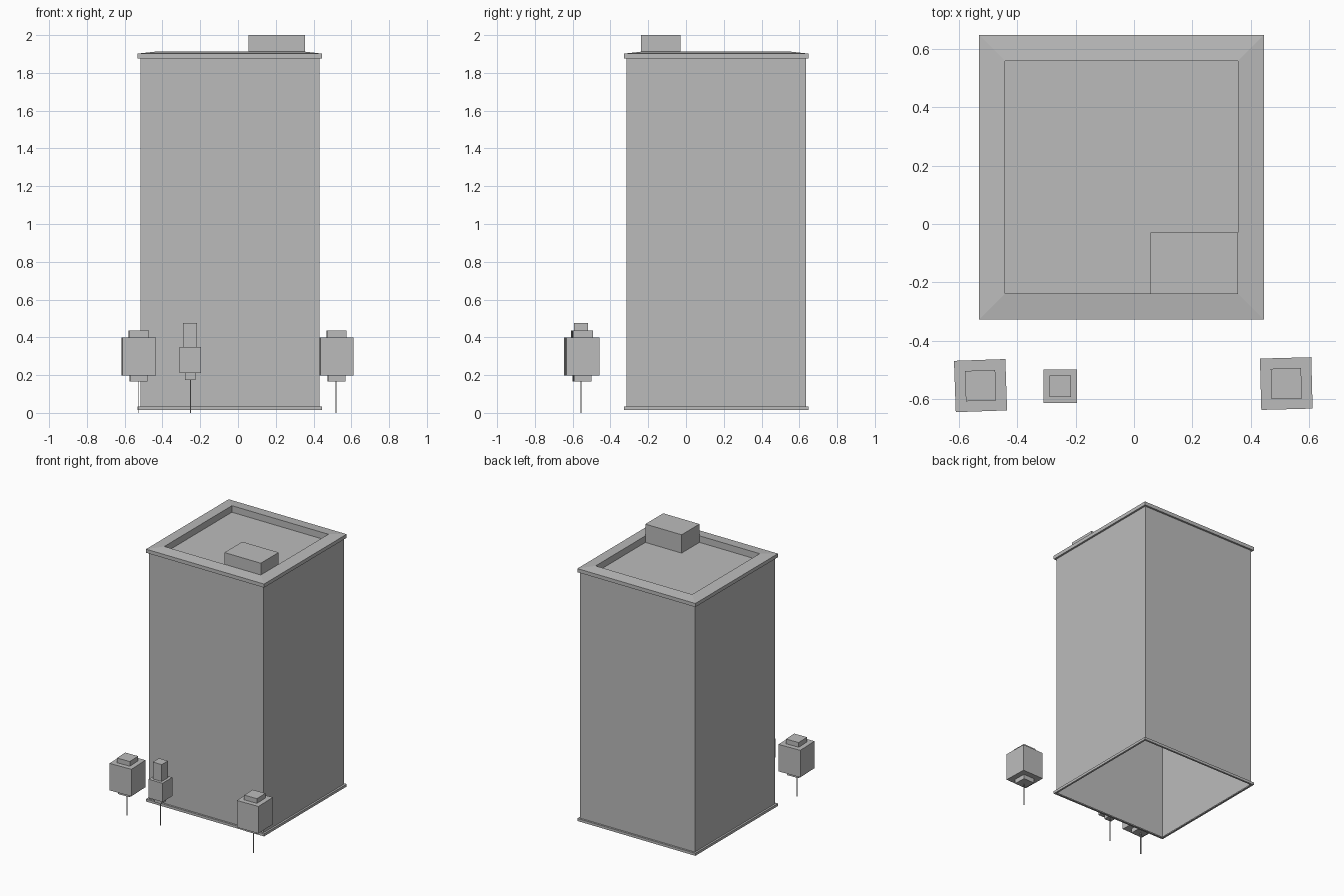
import bpy
import bmesh
from math import radians
from mathutils import Matrix

if "Cube" in bpy.data.objects:
    bpy.data.objects.remove(bpy.data.objects["Cube"], do_unlink=True)

grey = bpy.data.materials.new("plain grey")
grey.use_nodes = True
tone = (0.5, 0.5, 0.5, 1)
grey.diffuse_color = tone
grey.node_tree.nodes["Principled BSDF"].inputs["Base Color"].default_value = tone

CX, CY = -0.043, 0.16  # tower centre


def finish(name, bm, normals=True):
    if normals:
        bmesh.ops.recalc_face_normals(bm, faces=bm.faces)
    mesh = bpy.data.meshes.new(name)
    bm.to_mesh(mesh)
    bm.free()
    mesh.materials.append(grey)
    obj = bpy.data.objects.new(name, mesh)
    bpy.context.collection.objects.link(obj)
    return obj


def box(name, center, size, turn=0):
    bm = bmesh.new()
    matrix = (Matrix.Translation(center) @ Matrix.Rotation(radians(turn), 4, 'Z')
              @ Matrix.Diagonal((*size, 1)))
    bmesh.ops.create_cube(bm, size=1, matrix=matrix)
    return finish(name, bm)


def square_sweep(name, profile, cap=False):
    """Sweep (half width, z) points around the tower as square loops."""
    bm = bmesh.new()
    loops = []
    for h, z in profile:
        loops.append([bm.verts.new((CX + sx * h, CY + sy * h, z))
                      for sx, sy in ((-1, -1), (1, -1), (1, 1), (-1, 1))])
    for a, b in zip(loops, loops[1:]):
        for i in range(4):
            j = (i + 1) % 4
            bm.faces.new((a[i], a[j], b[j], b[i]))
    if cap:
        bm.faces.new(loops[-1])
    return finish(name, bm, normals=False)


# Tower: hollow walls, base trim, and parapet dropping to the sunken roof
WALL, TRIM, ROOF = 0.474, 0.488, 0.399
square_sweep("tower_walls", [(WALL, 0.02), (WALL, 1.88)])
square_sweep("base_trim", [(WALL, 0.015), (TRIM, 0.015), (TRIM, 0.034), (WALL, 0.034)])
square_sweep("parapet_and_roof", [(WALL, 1.875), (TRIM, 1.875), (TRIM, 1.902),
                                  (ROOF, 1.912), (ROOF, 1.863)], cap=True)
box("roof_hut", (0.206, -0.134, 1.931), (0.3, 0.211, 0.138))


def tree(name, x, y, turn, trunk_x, tiers):
    """Stacked block tree; each tier is (part, width, bottom, top)."""
    for part, width, low, high in tiers:
        box(f"{name}_{part}", (x, y, (low + high) / 2), (width, width, high - low), turn)
    top = tiers[1][2]
    box(f"{name}_trunk", (trunk_x, -0.557, top / 2), (0.005, 0.005, top))


big = [("crown", 0.176, 0.198, 0.4), ("lower_leaves", 0.093, 0.165, 0.198),
       ("upper_leaves", 0.104, 0.4, 0.435)]
small = [("crown", 0.116, 0.21, 0.35), ("lower_leaves", 0.055, 0.175, 0.21),
         ("upper_leaves", 0.074, 0.35, 0.476)]
tree("right_tree", -0.526, -0.554, 2, -0.528, big)
tree("left_tree", 0.522, -0.547, 1.5, 0.52, big)
tree("small_tree", -0.253, -0.556, 0, -0.251, small)
